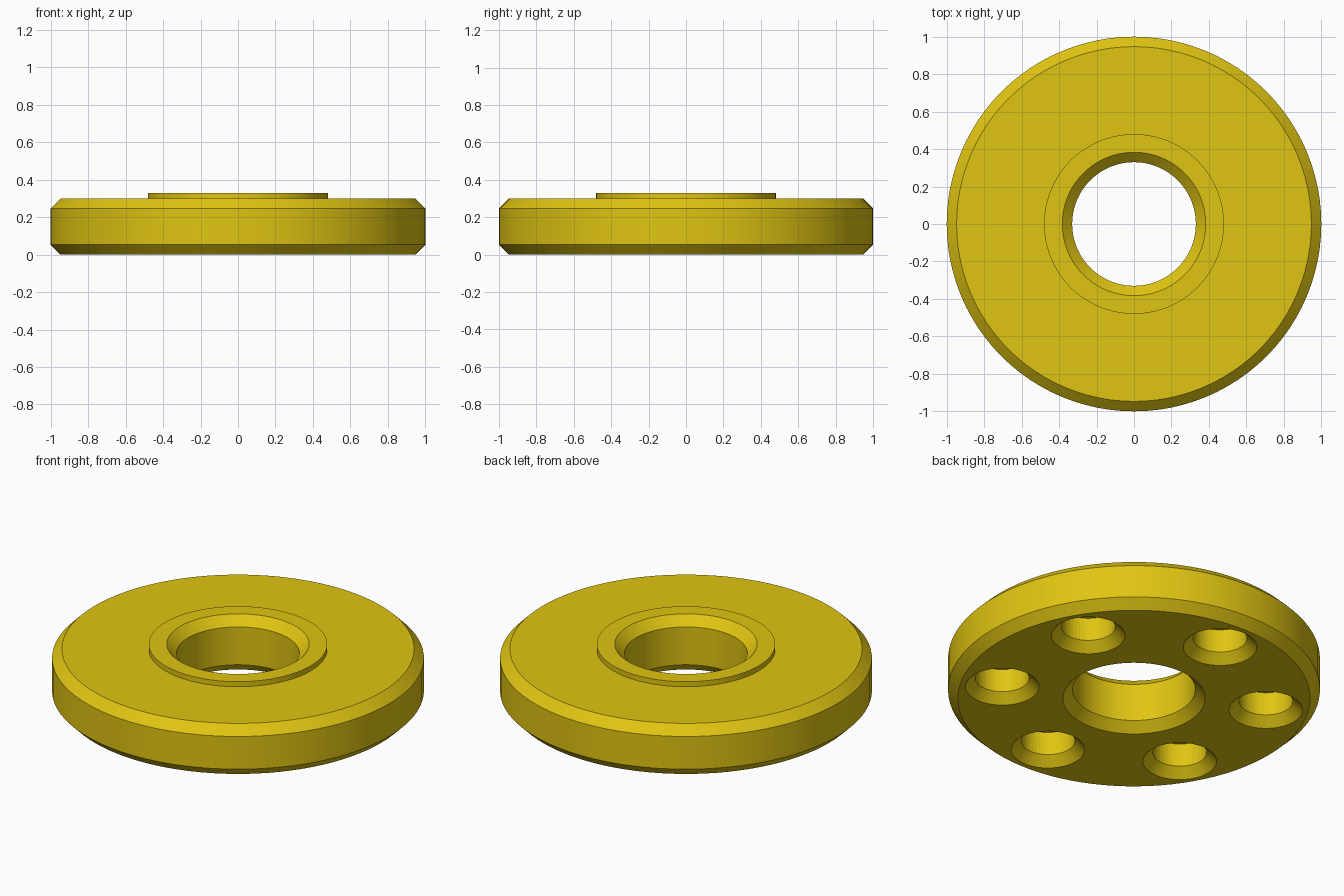
import bpy, bmesh, math

old = bpy.data.objects.get("Cube")
if old:
    bpy.data.objects.remove(old, do_unlink=True)

# Single mustard yellow finish
yellow = bpy.data.materials.new("mustard yellow")
yellow.use_nodes = True
colour = (0.75, 0.56, 0.006, 1)
yellow.diffuse_color = colour
yellow.node_tree.nodes["Principled BSDF"].inputs["Base Color"].default_value = colour


def lathe(name, profile, sides, closed_ring, centre=(0, 0)):
    """Revolve (radius, z) points; a ring joins its ends, a plug is capped."""
    bm = bmesh.new()
    rings = []
    for r, z in profile:
        rings.append([bm.verts.new((centre[0] + r * math.cos(2 * math.pi * i / sides),
                                    centre[1] + r * math.sin(2 * math.pi * i / sides), z))
                      for i in range(sides)])
    pairs = list(zip(rings, rings[1:]))
    if closed_ring:
        pairs.append((rings[-1], rings[0]))
    else:
        bm.faces.new(rings[0])
        bm.faces.new(rings[-1])
    for a, b in pairs:
        for i in range(sides):
            j = (i + 1) % sides
            bm.faces.new((a[i], a[j], b[j], b[i]))
    bmesh.ops.recalc_face_normals(bm, faces=bm.faces)
    mesh = bpy.data.meshes.new(name)
    bm.to_mesh(mesh)
    bm.free()
    mesh.materials.append(yellow)
    obj = bpy.data.objects.new(name, mesh)
    bpy.context.collection.objects.link(obj)
    return obj


# Chamfered disc with raised collar and chamfered bore
BEVEL = 0.053
disc = lathe("chamfered_disc", [
    (0.33 + BEVEL, 0), (1 - BEVEL, 0), (1, BEVEL), (1, 0.3 - BEVEL), (1 - BEVEL, 0.3),
    (0.48, 0.3), (0.48, 0.33), (0.33 + BEVEL, 0.33), (0.33, 0.33 - BEVEL), (0.33, BEVEL),
], 96, True)

# Six blind chamfered pockets in the underside
POCKET, DEPTH = 0.145, 0.19
for k in range(6):
    angle = math.radians(30 + 60 * k)
    cutter = lathe(f"pocket_cutter_{k + 1}", [
        (POCKET + 2 * BEVEL, -BEVEL), (POCKET, BEVEL), (POCKET, DEPTH),
    ], 48, False, (0.72 * math.cos(angle), 0.72 * math.sin(angle)))
    cutter.hide_render = True
    cutter.hide_set(True)
    cut = disc.modifiers.new(f"pocket_{k + 1}", "BOOLEAN")
    cut.operation = "DIFFERENCE"
    cut.solver = "EXACT"
    cut.object = cutter

# Smooth round walls, crisp chamfer edges
bpy.context.view_layer.objects.active = disc
disc.select_set(True)
bpy.ops.object.shade_smooth_by_angle(angle=math.radians(25))
